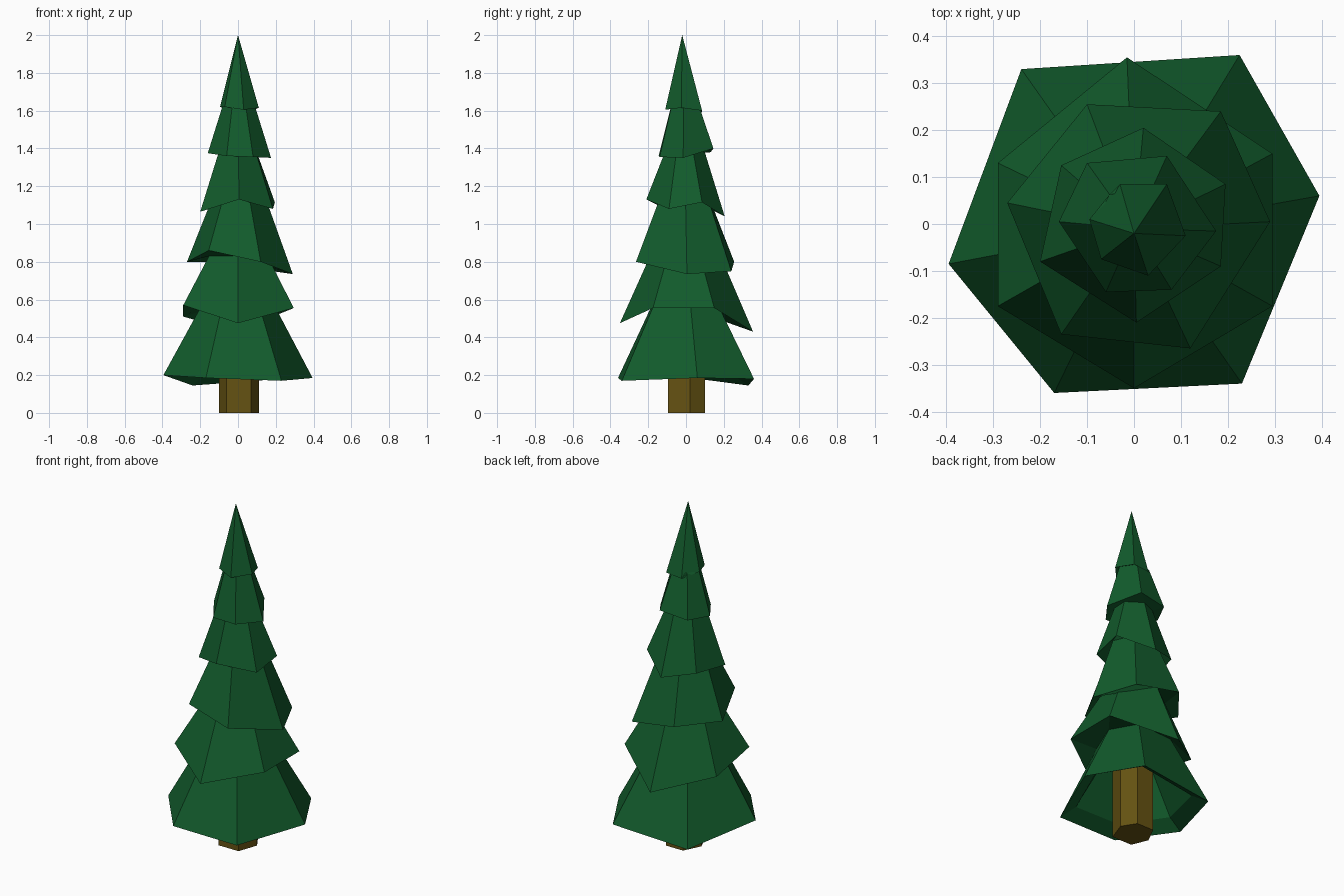
import bpy
import bmesh

if "Cube" in bpy.data.objects:
    bpy.data.objects.remove(bpy.data.objects["Cube"])


def material(name, color):
    m = bpy.data.materials.new(name)
    m.diffuse_color = (*color, 1)
    m.use_nodes = True
    m.node_tree.nodes["Principled BSDF"].inputs["Base Color"].default_value = m.diffuse_color
    return m


def finish(bm, name, mat):
    bmesh.ops.recalc_face_normals(bm, faces=bm.faces[:])
    me = bpy.data.meshes.new(name)
    bm.to_mesh(me)
    bm.free()
    me.materials.append(mat)
    ob = bpy.data.objects.new(name, me)
    bpy.context.collection.objects.link(ob)


def add_ring(bm, pts):
    return [bm.verts.new(p) for p in pts]


def bridge(bm, a, b):
    n = len(a)
    for i in range(n):
        j = (i + 1) % n
        bm.faces.new((a[i], a[j], b[j], b[i]))


def shrink(pts, s, z=None, dz=0):
    # scale a ring towards the tree axis, at a fixed height or raised
    return [(x * s, -0.01 + (y + 0.01) * s, h + dz if z is None else z)
            for x, y, h in pts]


green = material("needles_green", (0.006, 0.105, 0.025))
brown = material("bark_brown", (0.13, 0.085, 0.006))

# Each tier: six drooping branch tips, top ring scale, top ring height
tiers = [
    ([(-.24, .33, .145), (.225, .36, .18), (.395, .06, .185),
      (.23, -.34, .17), (-.17, -.36, .185), (-.395, -.085, .20)], .50, .56),
    ([(-.29, .13, .51), (-.015, .355, .43), (.295, .15, .555),
      (.295, -.175, .555), (0, -.35, .475), (-.29, -.175, .57)], .53, .83),
    ([(-.10, .255, .80), (.185, .24, .75), (.29, .005, .735),
      (.12, -.265, .80), (-.155, -.235, .86), (-.27, .045, .80)], .50, 1.14),
    ([(-.155, .125, 1.08), (.02, .205, 1.04), (.195, .085, 1.115),
      (.185, -.09, 1.08), (.005, -.21, 1.13), (-.20, -.08, 1.065)], .51, 1.38),
    ([(-.10, .13, 1.38), (.07, .145, 1.40), (.175, -.015, 1.35),
      (.08, -.14, 1.355), (-.06, -.145, 1.36), (-.16, .005, 1.375)], .52, 1.62),
    ([(-.03, .085, 1.59), (.07, .085, 1.60), (.11, -.025, 1.615),
      (.03, -.11, 1.605), (-.07, -.075, 1.62), (-.095, .01, 1.62)], 0, 2.0),
]

# Foliage: one continuous skin, hollow underneath
bm = bmesh.new()
first = tiers[0][0]
roof = add_ring(bm, shrink(first, .42, z=.46))
lip = add_ring(bm, shrink(first, .78, dz=.05))
bm.faces.new(roof)
bridge(bm, roof, lip)
below = lip
for tips, scale, top_z in tiers:
    rim = add_ring(bm, tips)
    bridge(bm, below, rim)
    if scale:
        below = add_ring(bm, shrink(tips, scale, z=top_z))
        bridge(bm, rim, below)
    else:
        apex = bm.verts.new((0, -.02, top_z))
        for i in range(6):
            bm.faces.new((rim[i], rim[(i + 1) % 6], apex))
finish(bm, "foliage", green)

# Trunk: uneven hexagonal post
bm = bmesh.new()
section = [(.11, .02), (.06, .10), (-.05, .10),
           (-.10, 0), (-.06, -.095), (.07, -.095)]
low = add_ring(bm, [(x, y, 0) for x, y in section])
high = add_ring(bm, [(x, y, .46) for x, y in section])
bridge(bm, low, high)
bm.faces.new(low)
bm.faces.new(high)
finish(bm, "trunk", brown)
